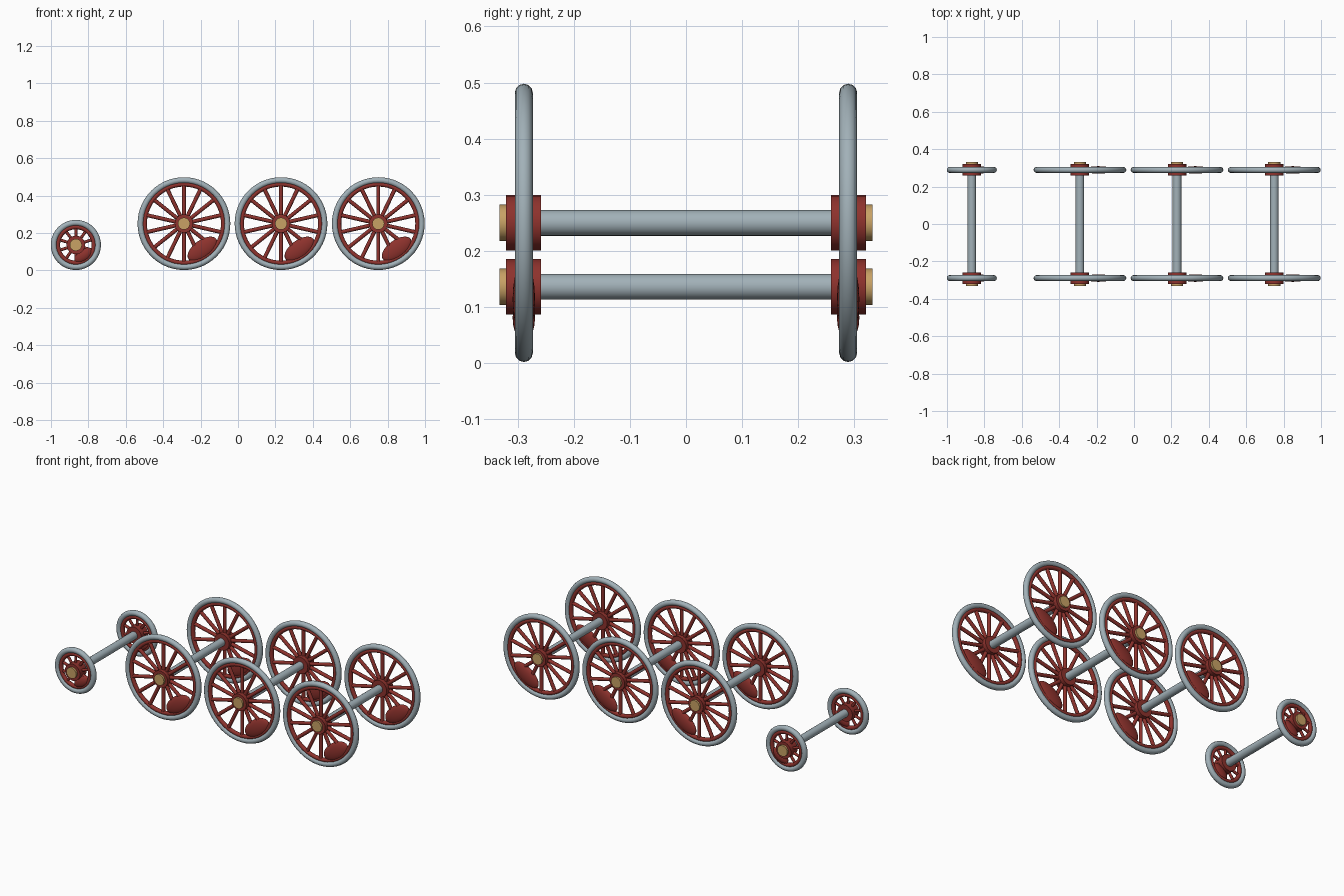
import bpy, math
from mathutils import Matrix, Vector

if "Cube" in bpy.data.objects:
    bpy.data.objects.remove(bpy.data.objects["Cube"])


def material(name, rgb):
    m = bpy.data.materials.new(name)
    m.diffuse_color = (*rgb, 1)
    m.use_nodes = True
    m.node_tree.nodes["Principled BSDF"].inputs["Base Color"].default_value = m.diffuse_color
    return m


STEEL = material("blue_grey_steel", (0.36, 0.44, 0.48))
RED = material("dark_red_paint", (0.27, 0.032, 0.026))
BRASS = material("brass", (0.58, 0.36, 0.13))
ALONG_Y = Matrix.Rotation(math.pi / 2, 4, 'X')


def finish(name, mat, matrix):
    ob = bpy.context.object
    ob.name = name
    ob.data.materials.append(mat)
    ob.matrix_world = matrix
    bpy.ops.object.shade_smooth_by_angle(angle=math.radians(40))
    return ob


def rod(name, mat, a, b, radius, sides=24):
    """Cylinder running from point a to point b."""
    a, b = Vector(a), Vector(b)
    d = b - a
    bpy.ops.mesh.primitive_cylinder_add(vertices=sides, radius=radius, depth=d.length)
    rot = d.to_track_quat('Z', 'Y').to_matrix().to_4x4()
    return finish(name, mat, Matrix.Translation((a + b) / 2) @ rot)


def ring(name, mat, centre, major, minor):
    bpy.ops.mesh.primitive_torus_add(major_radius=major, minor_radius=minor,
                                     major_segments=56, minor_segments=12)
    return finish(name, mat, Matrix.Translation(centre) @ ALONG_Y)


def wheel(prefix, x, z, side, radius, spokes, spoke_r, weight):
    c = Vector((x, side * 0.289, z))
    # steel tyre with the painted rim inside it
    ring(prefix + "_tyre", STEEL, c, radius - 0.016, 0.016)
    ring(prefix + "_rim", RED, c, radius - 0.038, 0.012)
    # hub and brass axle cap
    rod(prefix + "_hub", RED, (x, side * 0.258, z), (x, side * 0.3205, z), 0.0495)
    rod(prefix + "_cap", BRASS, (x, side * 0.30, z), (x, side * 0.332, z), 0.0325, 16)
    # spokes, the first one pointing straight up
    for i in range(spokes):
        t = 2 * math.pi * i / spokes
        d = Vector((math.sin(t), 0, math.cos(t)))
        rod(prefix + "_spoke", RED, c + d * 0.035, c + d * (radius - 0.036), spoke_r, 10)
    # flattened counterweight set across the lower right spokes
    offset, long_r, short_r = weight
    ang = math.radians(-54)
    pos = c + Vector((math.cos(ang), 0, math.sin(ang))) * offset
    bpy.ops.mesh.primitive_uv_sphere_add(segments=24, ring_count=14, radius=1)
    finish(prefix + "_counterweight", RED,
           Matrix.Translation(pos) @ Matrix.Rotation(math.radians(-36), 4, 'Y')
           @ Matrix.Diagonal((long_r, 0.02, short_r, 1)))


def wheelset(prefix, x, z, *wheel_args):
    rod(prefix + "_axle", STEEL, (x, -0.27, z), (x, 0.27, z), 0.023)
    for side in (-1, 1):
        wheel(prefix, x, z, side, *wheel_args)


# three large driving wheelsets and one small leading wheelset
for x in (-0.289, 0.23, 0.75):
    wheelset("driving", x, 0.25, 0.248, 14, 0.0105, (0.168, 0.092, 0.048))
wheelset("leading", -0.867, 0.136, 0.134, 10, 0.008, (0.068, 0.055, 0.032))
